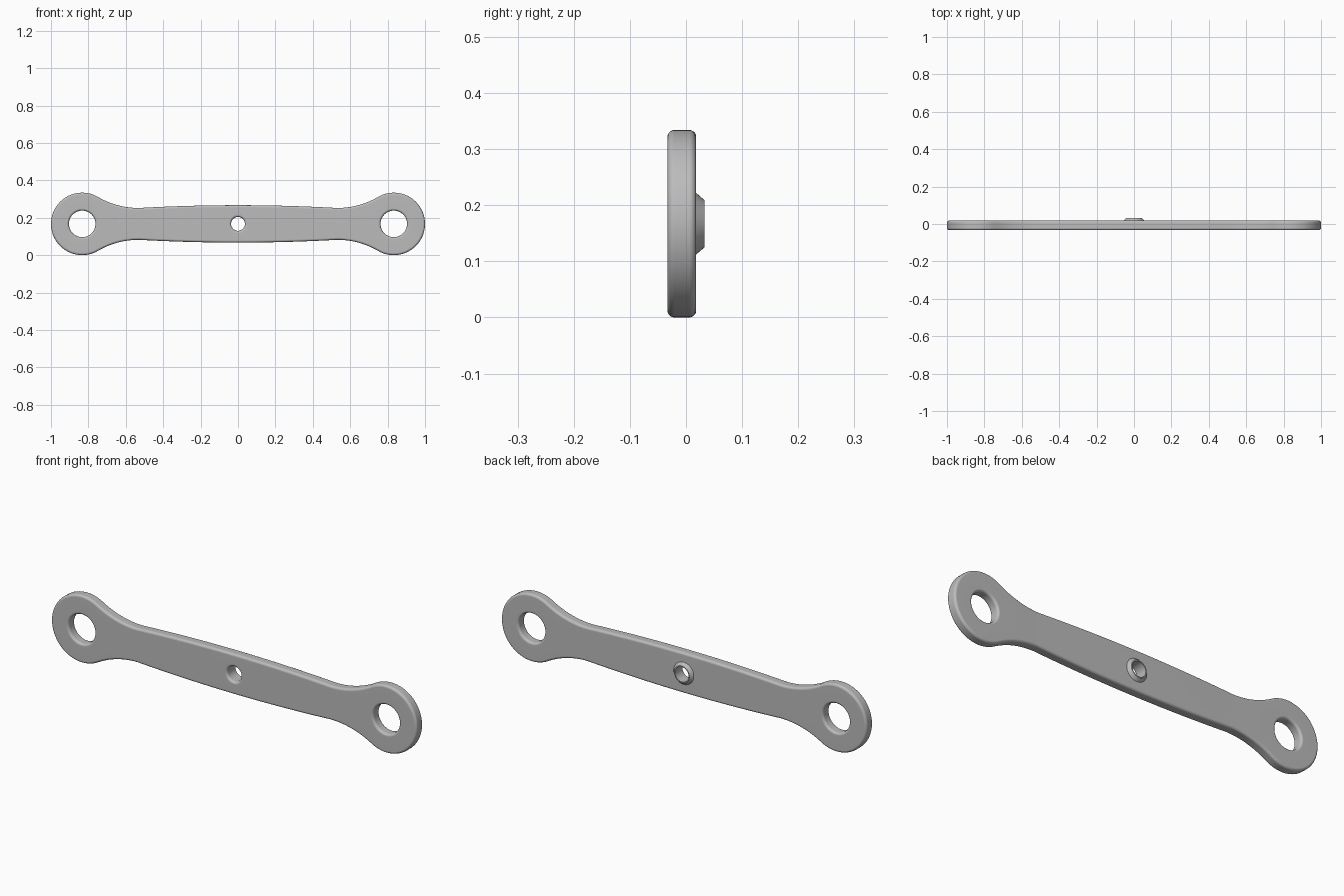
import bpy, bmesh
from math import sin, cos, pi, tau, radians, sqrt, atan2
from mathutils import Vector

cube = bpy.data.objects.get("Cube")
if cube:
    bpy.data.objects.remove(cube, do_unlink=True)

EYE_X, EYE_R, EYE_BORE = 0.833, 0.167, 0.071
WAIST_X, WAIST, CROWN = 0.53, 0.085, 0.10
FRONT, BACK, ROUND = -0.033, 0.018, 0.012
MID_BORE, MID_Z = 0.037, EYE_R

grey = bpy.data.materials.new("grey metal")
grey.use_nodes = True
colour = (0.5, 0.5, 0.5, 1)
grey.diffuse_color = colour
grey.node_tree.nodes["Principled BSDF"].inputs["Base Color"].default_value = colour


def finish(name, bm):
    bmesh.ops.recalc_face_normals(bm, faces=bm.faces)
    mesh = bpy.data.meshes.new(name)
    bm.to_mesh(mesh)
    bm.free()
    mesh.materials.append(grey)
    obj = bpy.data.objects.new(name, mesh)
    bpy.context.collection.objects.link(obj)
    bpy.ops.object.select_all(action='DESELECT')
    obj.select_set(True)
    bpy.context.view_layer.objects.active = obj
    bpy.ops.object.shade_smooth_by_angle(angle=radians(30))
    return obj


def circle(cx, r, n):
    return [Vector((cx + r * cos(tau * i / n), r * sin(tau * i / n))) for i in range(n)]


def bar_outline():
    # one quarter: round eye, concave neck, slightly crowned middle
    dx = EYE_X - WAIST_X
    neck_r = (dx**2 + WAIST**2 - EYE_R**2) / (2 * (EYE_R - WAIST))
    neck_z = WAIST + neck_r
    join = atan2(neck_z, -dx)
    pts = [Vector((EYE_X + EYE_R * cos(join * i / 24), EYE_R * sin(join * i / 24)))
           for i in range(25)]
    sweep = pi - join
    turn = pi / 2 - sweep
    for i in range(1, 13):
        a = turn * (1 - i / 12)
        pts.append(Vector((WAIST_X + neck_r * sin(a), neck_z - neck_r * cos(a))))
    for i in range(1, 17):
        x = WAIST_X * (1 - i / 16)
        pts.append(Vector((x, CROWN - (CROWN - WAIST) * (x / WAIST_X)**2)))
    # mirror to the full loop
    half = pts + [Vector((-p.x, p.y)) for p in reversed(pts[:-1])]
    return half + [Vector((p.x, -p.y)) for p in reversed(half[1:-1])]


def bridge(bm, a, b):
    n = len(a)
    for i in range(n):
        j = (i + 1) % n
        bm.faces.new((a[i], a[j], b[j], b[i]))


def wall(bm, loop, section):
    """Sweep an (inset, y) section round a loop; return its end rings."""
    n = len(loop)
    normals = []
    for i in range(n):
        t = (loop[(i + 1) % n] - loop[i - 1]).normalized()
        normals.append(Vector((t.y, -t.x)))
    rings = []
    for inset, y in section:
        ring = []
        for p, nrm in zip(loop, normals):
            q = p - nrm * inset
            ring.append(bm.verts.new((q.x, y, q.y + MID_Z)))
        rings.append(ring)
    for a, b in zip(rings, rings[1:]):
        bridge(bm, a, b)
    return rings[0], rings[-1]


# Bar with rounded edges and three bores
angles = [pi / 2 * i / 5 for i in range(6)]
front_round = [(ROUND * (1 - sin(a)), FRONT + ROUND * (1 - cos(a))) for a in angles]
back_round = [(ROUND * (1 - cos(a)), BACK - ROUND * (1 - sin(a))) for a in angles]
both = front_round + back_round
bm = bmesh.new()
walls = [wall(bm, bar_outline(), both)]
for side in (-1, 1):
    walls.append(wall(bm, circle(side * EYE_X, EYE_BORE, 48)[::-1], both))
walls.append(wall(bm, circle(0, MID_BORE, 40)[::-1], front_round + [(0, BACK)]))
for end in (0, 1):
    edges = []
    for pair in walls:
        ring = pair[end]
        edges += [bm.edges.get((ring[i - 1], ring[i])) for i in range(len(ring))]
    bmesh.ops.triangle_fill(bm, edges=edges, use_beauty=True, use_dissolve=False)
bar = finish("bar", bm)
weighted = bar.modifiers.new("even shading", 'WEIGHTED_NORMAL')
weighted.keep_sharp = True

# Tapered boss round the middle bore on the back
bm = bmesh.new()
rings = []
for r, y in ((0.055, BACK), (0.042, 0.033), (MID_BORE, 0.033), (MID_BORE, BACK)):
    rings.append([bm.verts.new((p.x, y, p.y + MID_Z)) for p in circle(0, r, 40)])
for a, b in zip(rings, rings[1:]):
    bridge(bm, a, b)
finish("middle_boss", bm)
